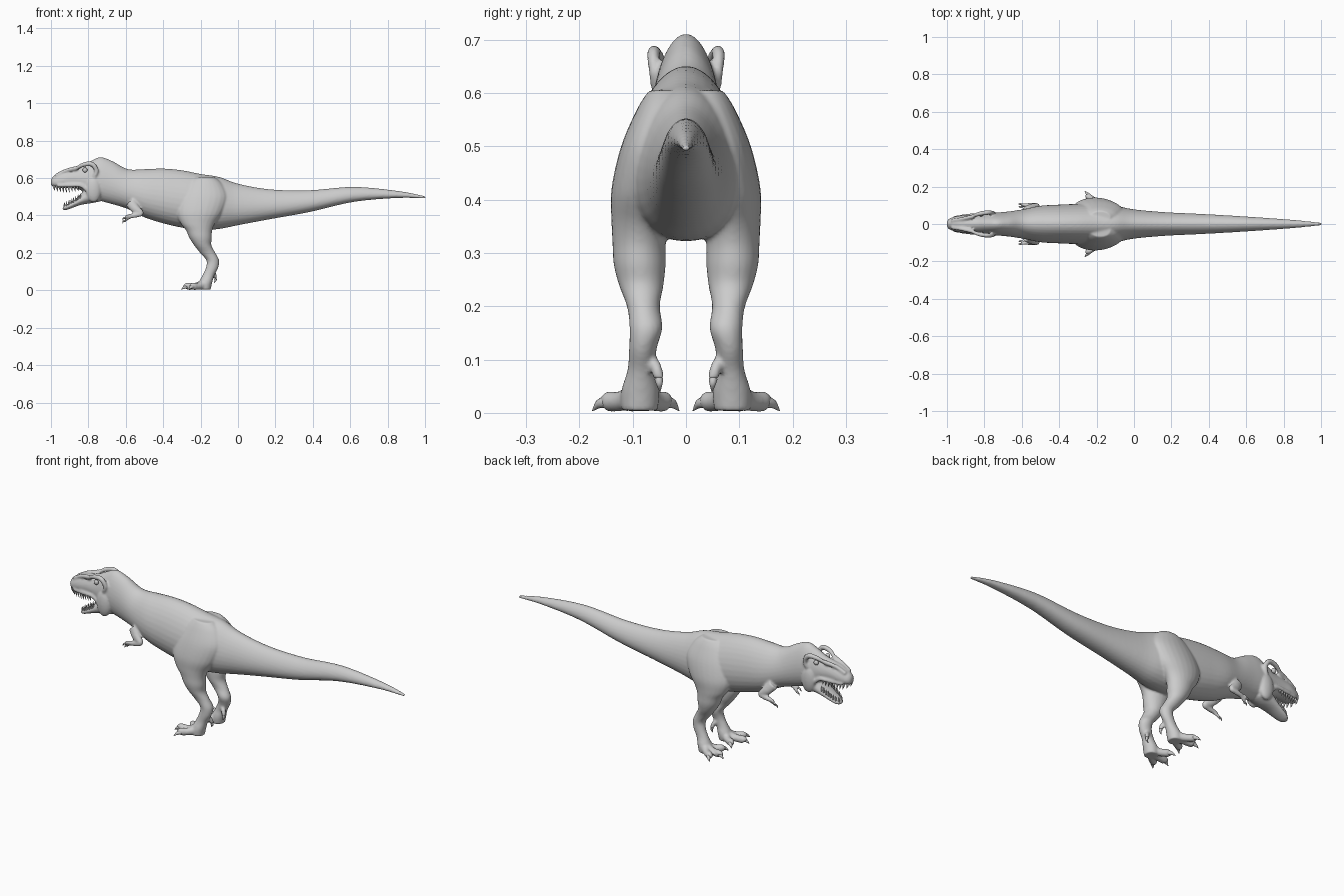
import bpy, bmesh, math
from mathutils import Vector

Y = Vector((0, 1, 0))


def spline(rows, steps):
    """Catmull-Rom interpolation through rows of numbers."""
    out, last = [], len(rows) - 1
    for i in range(last):
        p0, p1, p2, p3 = (rows[max(0, min(last, i + k))] for k in (-1, 0, 1, 2))
        for s in range(steps):
            t = s / steps
            out.append([0.5 * (2 * b + (c - a) * t + (2 * a - 5 * b + 4 * c - d) * t * t
                               + (3 * b - a - 3 * c + d) * t ** 3)
                        for a, b, c, d in zip(p0, p1, p2, p3)])
    return out + [list(rows[-1])]


def tube(bm, rows, side=1, axes=None, egg=0.0, seg=24, steps=5):
    """Loft ellipses (x, y, z, radius_a, radius_b); axes fixes the section plane."""
    pts = spline([(x, y * side, z, a, b) for x, y, z, a, b in rows], steps)
    rings = []
    for i, p in enumerate(pts):
        if axes:
            u, v = axes
        else:
            t = Vector(pts[min(i + 1, len(pts) - 1)][:3]) - Vector(pts[max(i - 1, 0)][:3])
            t.normalize()
            u = (Y - t * Y.dot(t)).normalized()
            v = t.cross(u)
        ring = []
        for k in range(seg):
            ang = 2 * math.pi * k / seg
            c, s = math.cos(ang), math.sin(ang)
            a, b = max(p[3], .0008), max(p[4], .0008)
            ring.append(bm.verts.new(Vector(p[:3]) + u * (a * c * (1 - egg * s)) + v * (b * s)))
        rings.append(ring)
    for r0, r1 in zip(rings, rings[1:]):
        for k in range(seg):
            bm.faces.new((r0[k], r0[(k + 1) % seg], r1[(k + 1) % seg], r1[k]))
    bm.faces.new(rings[0])
    bm.faces.new(rings[-1])


def blob(bm, center, radii):
    made = bmesh.ops.create_uvsphere(bm, u_segments=20, v_segments=12, radius=1)
    for v in made["verts"]:
        v.co = Vector([c + r * w for c, r, w in zip(center, radii, v.co)])


def finish(bm, name):
    bmesh.ops.recalc_face_normals(bm, faces=bm.faces)
    for f in bm.faces:
        f.smooth = True
    me = bpy.data.meshes.new(name)
    bm.to_mesh(me)
    bm.free()
    ob = bpy.data.objects.new(name, me)
    bpy.context.collection.objects.link(ob)
    return ob


skin, claws, teeth, eyes = (bmesh.new() for _ in range(4))
YZ = (Y, Vector((0, 0, 1)))
XY = (Vector((1, 0, 0)), Y)

# Skull, neck, torso and tail: x, top, bottom, half width
spine = [(-1.0, .592, .562, .014), (-.985, .612, .552, .030), (-.94, .640, .546, .043),
         (-.89, .652, .548, .046), (-.84, .664, .535, .050), (-.79, .690, .500, .056),
         (-.735, .712, .478, .060), (-.67, .690, .460, .066), (-.59, .648, .435, .078),
         (-.50, .648, .390, .096), (-.40, .651, .358, .102), (-.30, .642, .335, .106),
         (-.20, .622, .322, .108), (-.10, .606, .328, .097), (0, .570, .348, .077),
         (.17, .540, .380, .062), (.38, .535, .418, .052), (.62, .553, .473, .038),
         (.86, .531, .494, .021), (1.003, .503, .490, .007)]
tube(skin, [(x, 0, (t + b) / 2, w, (t - b) / 2) for x, t, b, w in spine],
     axes=YZ, egg=.18, seg=32)

# Lower jaw
jaw = [(-.755, 0, .520, .056, .048), (-.80, 0, .502, .054, .040), (-.85, 0, .476, .045, .022),
       (-.90, 0, .451, .036, .015), (-.925, 0, .440, .026, .012), (-.938, 0, .436, .010, .006)]
tube(skin, jaw, egg=0)

for s in (1, -1):
    # Jowl muscle, snout ridge, brow crest and eye
    blob(skin, (-.772, .048 * s, .540), (.042, .024, .070))
    tube(skin, [(-.975, .018, .612, .010, .010), (-.92, .027, .640, .010, .010),
                (-.86, .040, .654, .011, .012)], s)
    tube(skin, [(-.868, .040, .650, .008, .009), (-.825, .055, .672, .012, .012),
                (-.780, .061, .674, .012, .013), (-.757, .060, .640, .010, .012),
                (-.768, .057, .605, .008, .010)], s)
    tube(skin, [(-.965, .030, .560, .012, .010), (-.90, .043, .562, .010, .011),
                (-.84, .049, .560, .009, .010), (-.805, .052, .535, .008, .012)], s)
    blob(eyes, (-.818, .050 * s, .643), (.013, .010, .013))

    # Hind leg from hip to sole, horizontal sections
    leg = [(-.18, .035, .605, .055, .035), (-.18, .044, .570, .095, .048),
           (-.185, .062, .500, .130, .060), (-.205, .077, .420, .125, .063),
           (-.215, .086, .360, .093, .054), (-.208, .088, .320, .070, .050),
           (-.200, .087, .280, .060, .049), (-.188, .084, .240, .046, .042),
           (-.162, .080, .200, .041, .031), (-.135, .075, .160, .034, .031),
           (-.139, .081, .120, .033, .026), (-.158, .084, .080, .032, .026),
           (-.174, .086, .040, .036, .036), (-.178, .087, .004, .032, .034)]
    tube(skin, leg, s, axes=XY)

    # Three toes with claws
    for tx, ty in ((-.238, .150), (-.268, .104), (-.238, .036)):
        d = Vector((tx + .175, ty - .087, 0)).normalized()
        mid = Vector((-.175, .087, 0)).lerp(Vector((tx, ty, 0)), .55)
        tube(skin, [(-.168, .087, .036, .024, .028), (mid.x, mid.y, .022, .018, .019),
                    (tx - d.x * -.006, ty + d.y * -.006, .021, .018, .019),
                    (tx + d.x * .012, ty + d.y * .012, .017, .010, .012)], s)
        tube(claws, [(tx, ty, .020, .010, .011),
                     (tx + d.x * .018, ty + d.y * .018, .017, .008, .009),
                     (tx + d.x * .036, ty + d.y * .036, .004, .001, .001)], s, seg=10)

    # Rear dew toe
    tube(skin, [(-.145, .070, .105, .012, .014), (-.126, .056, .085, .011, .011),
                (-.122, .051, .064, .010, .010)], s)
    tube(claws, [(-.122, .051, .064, .008, .008), (-.120, .050, .054, .006, .006),
                 (-.128, .049, .040, .001, .001)], s, seg=10)

    # Small arm with two clawed fingers
    tube(skin, [(-.575, .072, .470, .022, .030), (-.548, .090, .435, .018, .024),
                (-.518, .098, .412, .014, .015), (-.545, .101, .402, .012, .013),
                (-.578, .100, .396, .011, .012)], s)
    for fx, fy, fz in ((-.604, .092, .372), (-.604, .107, .388)):
        tube(skin, [(-.570, .100, .398, .010, .010), (-.592, (fy + .1) / 2, fz + .010, .008, .008),
                    (fx, fy, fz, .007, .007)], s, seg=12)
        tube(claws, [(fx + .003, fy, fz, .006, .006), (fx - .008, fy, fz - .003, .004, .004),
                     (fx - .014, fy, fz - .014, .001, .001)], s, seg=8)

    # Upper and lower teeth
    for i in range(9):
        t = i / 8
        x, y = -.984 + .125 * t, .018 + .028 * t ** .5
        h = .018 + .010 * math.sin(math.pi * t)
        tube(teeth, [(x, y, .562, .005, .006), (x, y, .550, .0045, .0055),
                     (x + .006, y, .550 - h, .0006, .0006)], s, seg=8, steps=3)
    for i in range(8):
        t = i / 7
        x, y, z = -.928 + .085 * t, .012 + .026 * t ** .5, .443 + .048 * t
        tube(teeth, [(x, y, z, .0045, .0045), (x - .001, y, z + .012, .004, .004),
                     (x + .001, y, z + .027, .0006, .0006)], s, seg=8, steps=3)

# Fuse the skin volumes into one smooth surface
body = finish(skin, "body")
rm = body.modifiers.new("fuse", 'REMESH')
rm.mode = 'VOXEL'
rm.voxel_size = .0055
rm.use_smooth_shade = True
sm = body.modifiers.new("soften", 'SMOOTH')
sm.factor = .5
sm.iterations = 5

finish(claws, "claws")
finish(teeth, "teeth")
finish(eyes, "eyes")
